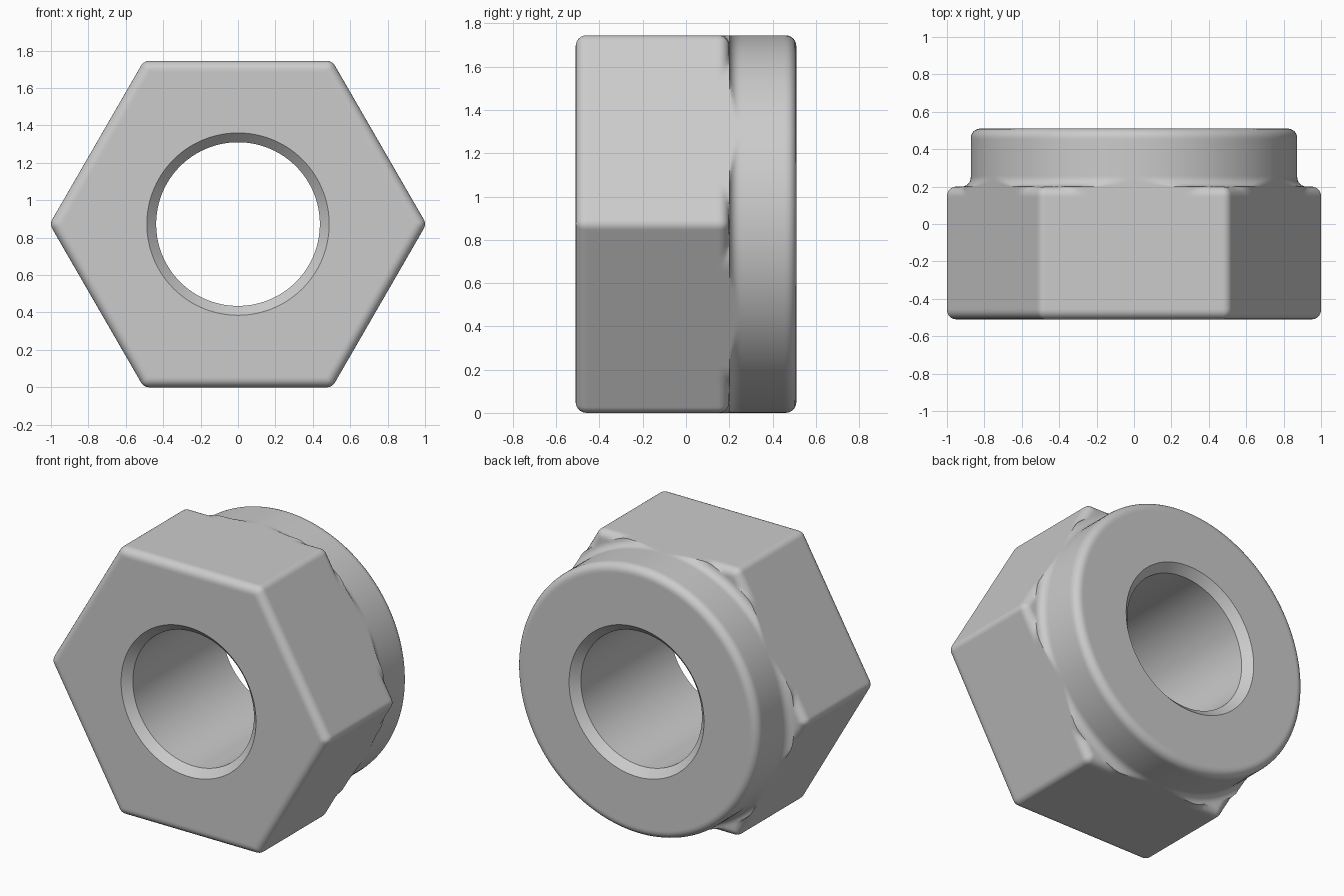
import bpy
import bmesh
from math import sin, cos, tan, atan2, sqrt, radians, pi

cube = bpy.data.objects.get("Cube")
if cube:
    bpy.data.objects.remove(cube, do_unlink=True)

APOTHEM = 0.8725      # hexagon flat distance, also the collar radius
HALF = 0.51           # half the depth along y
SHOULDER = 0.2        # where the hexagon ends and the collar begins
ROUND = 0.05          # radius of every rounded edge
BORE = 0.4375
STEPS = 6
CORNER = (APOTHEM - ROUND) / cos(pi / 6)


def hex_radius(angle, inset=0.0):
    """Distance from the axis to a hexagon with rounded corners."""
    phi = (angle + pi / 6) % (pi / 3) - pi / 6      # angle from nearest corner
    psi = abs(phi)
    r = max(ROUND - inset, 0)
    if psi < atan2(r / 2, CORNER + r * cos(pi / 6)):
        return CORNER * cos(psi) + sqrt(max(r * r - (CORNER * sin(psi)) ** 2, 0))
    return (APOTHEM - inset) / cos(pi / 6 - psi)


def circle(r):
    return lambda a: r


def hexagon(inset):
    return lambda a: hex_radius(a, inset)


def shoulder(inset, fillet):
    """Rounded hexagon edge running into the collar fillet."""
    return lambda a: max(hex_radius(a, inset), min(hex_radius(a), fillet))


# Rings from the front face, over the outside, to the back face and through the bore
arc = [pi / 2 * k / STEPS for k in range(STEPS + 1)]
rings = [(-HALF, circle(BORE + ROUND)), (-HALF, circle(BORE + ROUND + 0.01)),
         (-HALF, hexagon(ROUND + 0.01))]
rings += [(-HALF + ROUND * (1 - sin(t)), hexagon(ROUND * (1 - cos(t)))) for t in reversed(arc)]
rings += [(-HALF + ROUND + 0.01, hexagon(0)), (SHOULDER - ROUND - 0.01, hexagon(0))]
rings += [(SHOULDER - ROUND * (1 - sin(t)),
           shoulder(ROUND * (1 - cos(t)), APOTHEM + ROUND)) for t in arc]
for t in arc:
    fillet = APOTHEM + ROUND * (1 - sin(t))
    rings.append((SHOULDER + ROUND * (1 - cos(t)),
                  lambda a, f=fillet: min(hex_radius(a), f)))
rings.append((SHOULDER + ROUND + 0.01, circle(APOTHEM)))
rings.append((HALF - ROUND - 0.01, circle(APOTHEM)))
rings += [(HALF - ROUND * (1 - sin(t)), circle(APOTHEM - ROUND * (1 - cos(t)))) for t in arc]
rings += [(HALF, circle(APOTHEM - ROUND - 0.01)), (HALF, circle(BORE + ROUND + 0.01)),
          (HALF, circle(BORE + ROUND)), (HALF - ROUND, circle(BORE)),
          (-HALF + ROUND, circle(BORE))]

# Angles, denser around each rounded corner
sextant = [0, 0.4, 0.8, 1.2, 1.45, 2] + [2 + 2 * k for k in range(1, 28)]
sextant += [58, 58.55, 58.8, 59.2, 59.6]
sextant = sorted(set(sextant))
angles = [radians(60 * s + d) for s in range(6) for d in sextant]

bm = bmesh.new()
grid = [[bm.verts.new((f(a) * cos(a), y, APOTHEM + f(a) * sin(a))) for a in angles]
        for y, f in rings]
n = len(angles)
for i, row in enumerate(grid):
    nxt = grid[(i + 1) % len(grid)]
    for j in range(n):
        k = (j + 1) % n
        bm.faces.new((row[j], row[k], nxt[k], nxt[j]))
bmesh.ops.remove_doubles(bm, verts=bm.verts, dist=0.0002)
bmesh.ops.recalc_face_normals(bm, faces=bm.faces)
mesh = bpy.data.meshes.new("lock_nut")
bm.to_mesh(mesh)
bm.free()

nut = bpy.data.objects.new("lock_nut", mesh)
bpy.context.collection.objects.link(nut)

# Plain grey metal
grey = bpy.data.materials.new("light_grey")
grey.use_nodes = True
colour = (0.6, 0.6, 0.6, 1)
grey.diffuse_color = colour
grey.node_tree.nodes["Principled BSDF"].inputs["Base Color"].default_value = colour
mesh.materials.append(grey)

bpy.ops.object.select_all(action="DESELECT")
nut.select_set(True)
bpy.context.view_layer.objects.active = nut
bpy.ops.object.shade_smooth_by_angle(angle=radians(35))
